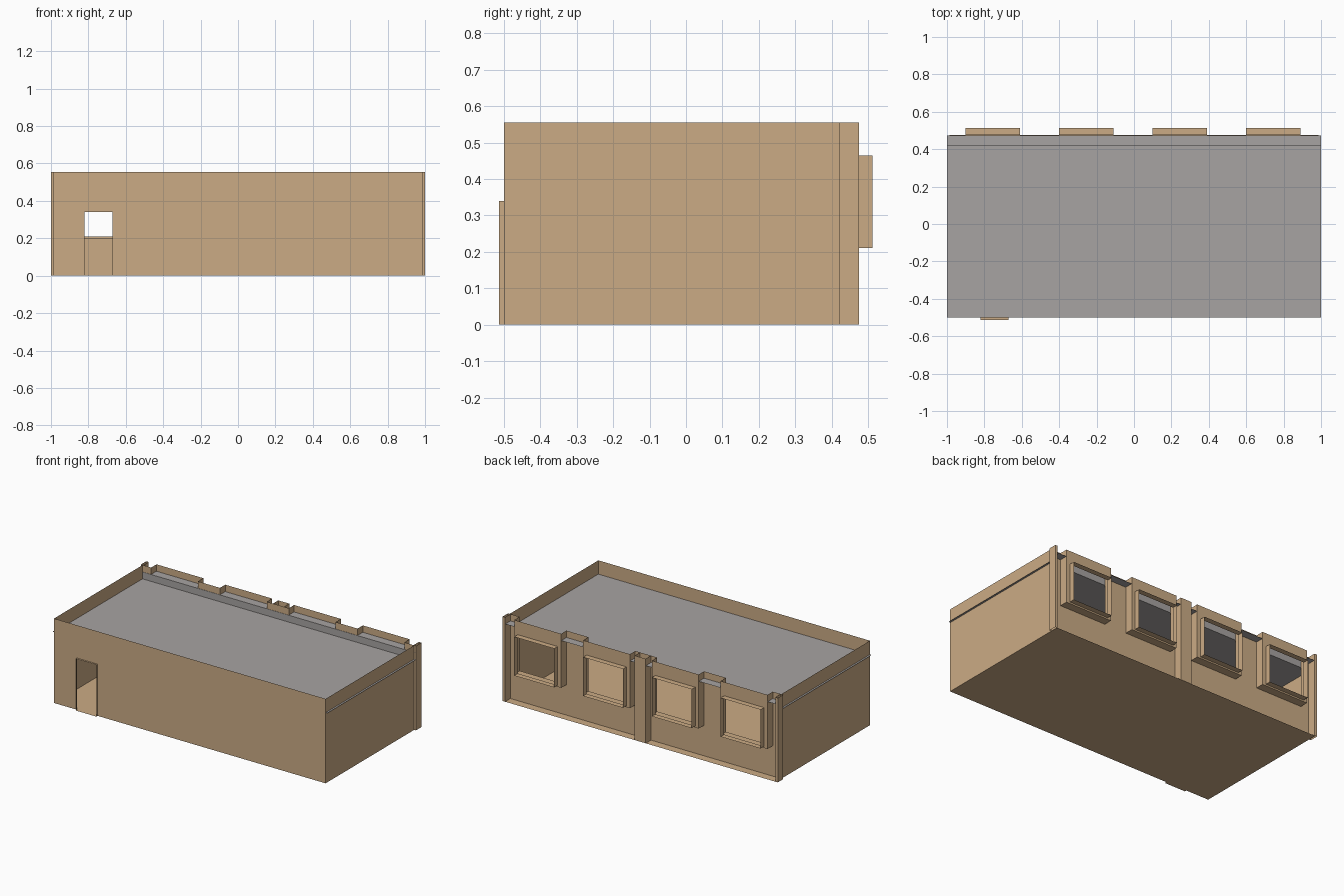
import bpy, bmesh

if "Cube" in bpy.data.objects:
    bpy.data.objects.remove(bpy.data.objects["Cube"])


def material(name, rgb):
    m = bpy.data.materials.new(name)
    m.diffuse_color = (*rgb, 1)
    m.use_nodes = True
    m.node_tree.nodes["Principled BSDF"].inputs["Base Color"].default_value = m.diffuse_color
    return m


TAN = material("tan_wall", (0.60, 0.41, 0.235))
GREY = material("grey_roof", (0.39, 0.37, 0.36))


class Part:
    """Collects thin sheet faces into one object."""

    def __init__(self, name, mat):
        self.name, self.mat, self.bm = name, mat, bmesh.new()

    def quad(self, *pts):
        self.bm.faces.new([self.bm.verts.new(p) for p in pts])

    def flat(self, x0, x1, y0, y1, z):
        self.quad((x0, y0, z), (x1, y0, z), (x1, y1, z), (x0, y1, z))

    def run(self, plan, z0, z1):
        # upright sheet following a plan line
        for (ax, ay), (bx, by) in zip(plan, plan[1:]):
            self.quad((ax, ay, z0), (bx, by, z0), (bx, by, z1), (ax, ay, z1))

    def holed(self, x0, x1, z0, z1, hx0, hx1, hz0, hz1, y, flip=False):
        # upright sheet facing front or back with a rectangular opening
        for a, b, c, d in ((x0, hx0, z0, z1), (hx1, x1, z0, z1),
                           (hx0, hx1, z0, hz0), (hx0, hx1, hz1, z1)):
            if b - a > 1e-5 and d - c > 1e-5:
                self.run([(b, y), (a, y)] if flip else [(a, y), (b, y)], c, d)

    def sleeve(self, x0, x1, z0, z1, y0, y1):
        # open rectangular tube along y
        c = [(x0, z0), (x0, z1), (x1, z1), (x1, z0)]
        for (ax, az), (bx, bz) in zip(c, c[1:] + c[:1]):
            self.quad((ax, y0, az), (ax, y1, az), (bx, y1, bz), (bx, y0, bz))

    def done(self):
        bmesh.ops.remove_doubles(self.bm, verts=self.bm.verts, dist=1e-5)
        me = bpy.data.meshes.new(self.name)
        self.bm.to_mesh(me)
        self.bm.free()
        me.materials.append(self.mat)
        bpy.context.collection.objects.link(bpy.data.objects.new(self.name, me))


W, H = 0.987, 0.555              # half width of walls, wall height
F, B, P = -0.5, 0.42, 0.475      # front, recessed back, projecting back
SILL, ROOF, LEDGE = 0.20, 0.465, 0.51
BAYS = [0.745, 0.245, -0.255, -0.755]
BW, FW = 0.17, 0.145             # half widths of bay and window frame

# floor
p = Part("floor", TAN)
p.flat(-W, W, F, P, 0.0)
p.done()

# front wall with doorway
p = Part("front_wall", TAN)
p.holed(-W, W, 0, H, -0.82, -0.67, 0, 0.34, F)
p.done()

# door surround
p = Part("door_frame", TAN)
p.sleeve(-0.82, -0.67, 0.0, 0.34, -0.513, F)
p.done()

# side walls
p = Part("side_walls", TAN)
p.run([(W, F), (W, B)], 0, H)
p.run([(-W, B), (-W, F)], 0, H)
p.done()

# back wall: recessed plane with openings behind the bays
p = Part("back_wall", TAN)
p.run([(W, B), (-W, B)], 0, SILL)
edges = [W] + [e for c in BAYS for e in (c + BW, c - BW)] + [-W]
for a, b in zip(edges[::2], edges[1::2]):
    p.run([(a, B), (b, B)], SILL, H)
p.done()

# corner and middle pilasters
p = Part("pilasters", TAN)
p.run([(0.04, B), (0.04, P), (-0.04, P), (-0.04, B)], 0, H)
p.run([(W, B), (1, B), (1, P), (0.982, P), (0.982, B)], 0, H)
p.run([(-0.982, B), (-0.982, P), (-1, P), (-1, B), (-W, B)], 0, H)
p.done()

# window bays and frames
for i, c in enumerate(BAYS):
    p = Part(f"window_bay_{i + 1}", TAN)
    p.run([(c + BW, B), (c + BW, P)], SILL, H)
    p.run([(c - BW, P), (c - BW, B)], SILL, H)
    p.flat(c + BW, c - BW, B, P, SILL)
    p.holed(c - BW, c + BW, SILL, H, c - FW, c + FW, 0.21, 0.465, P, True)
    p.done()
    p = Part(f"window_frame_{i + 1}", TAN)
    p.sleeve(c - FW, c + FW, 0.21, 0.465, P, 0.512)
    p.done()

# roof sheet with raised ledge along the back
p = Part("roof", GREY)
p.flat(-1, 1, F + 0.001, B - 0.002, ROOF)
p.run([(-W, B - 0.002), (W, B - 0.002)], ROOF, LEDGE)
p.flat(-1, 1, B - 0.002, P - 0.0005, LEDGE)
p.done()
